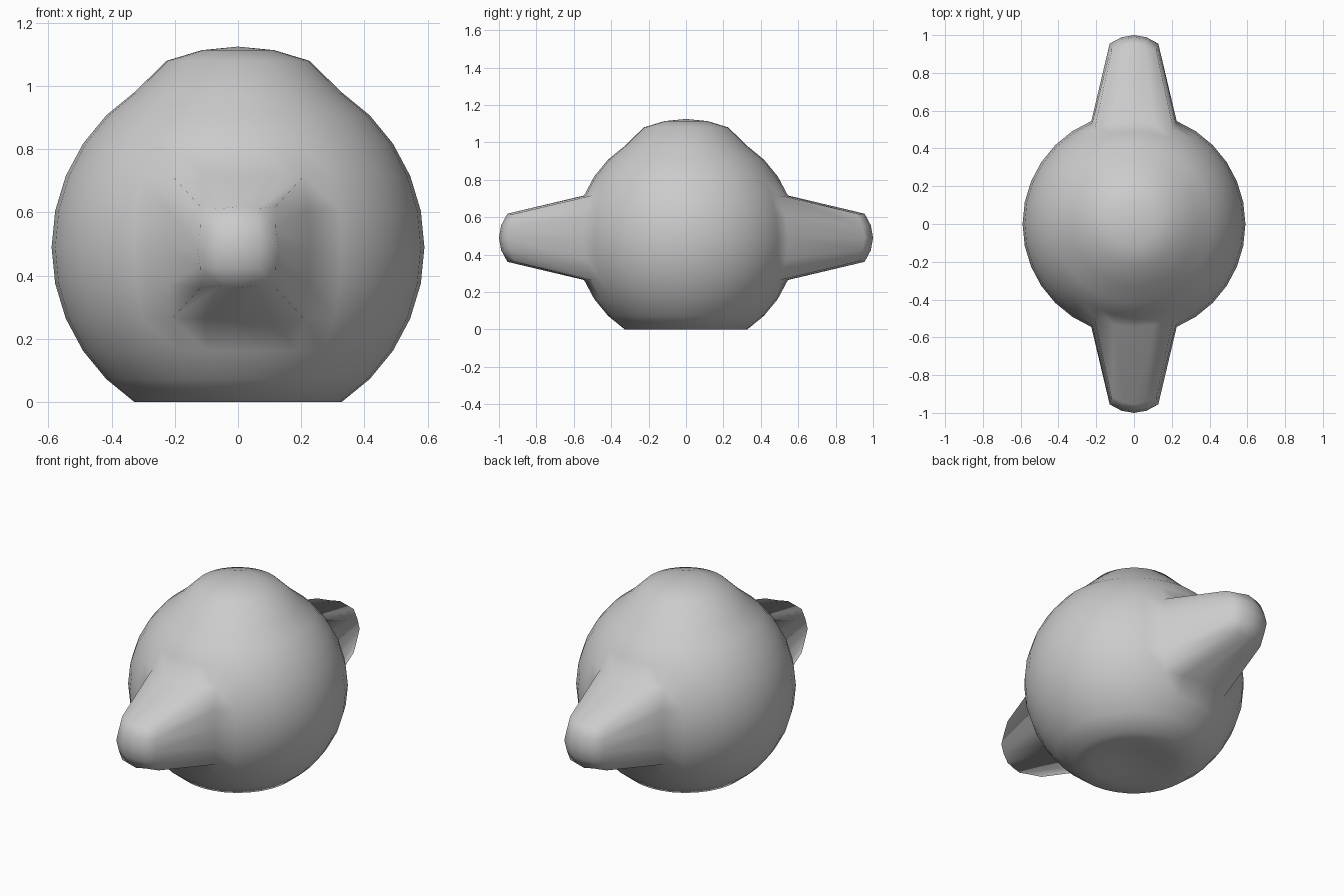
import bpy, bmesh, math

if "Cube" in bpy.data.objects:
    bpy.data.objects.remove(bpy.data.objects["Cube"])

R, CZ, STEP = 0.59, 0.49, math.pi / 16

bm = bmesh.new()
bmesh.ops.create_uvsphere(bm, u_segments=32, v_segments=16, radius=R)

# tapered square horns: pull out a 4 x 4 patch of faces at front and back
lim = 2 * STEP + 0.01
for side in (-1, 1):
    def in_patch(f):
        c = f.calc_center_median()
        return (c.y * side > 0 and abs(math.atan2(c.x, c.y * side)) < lim
                and abs(math.asin(c.z / c.length)) < lim)
    patch = [f for f in bm.faces if in_patch(f)]
    res = bmesh.ops.extrude_face_region(bm, geom=patch)
    tip = [g for g in res["geom"] if isinstance(g, bmesh.types.BMVert)]
    bmesh.ops.delete(bm, geom=[f for f in patch if f.is_valid], context="FACES_ONLY")
    for v in tip:
        a = round(math.atan2(v.co.x, v.co.y * side) / STEP)
        b = round(math.asin(v.co.z / R) / STEP)
        # rim is slightly scalloped between the corners
        k = 0.54 if {abs(a), abs(b)} == {1, 2} else 0.57
        v.co.x *= k
        v.co.z *= k
        v.co.y += side * 0.41

# raised cap on top, flattened and slightly dished base
for v in bm.verts:
    r = math.hypot(v.co.x, v.co.y)
    if r < 0.24 and v.co.z > 0.5:
        v.co.z += 0.045
    elif r < 0.34 and v.co.z < -0.45:
        v.co.z = -CZ + (0.025 if r < 0.01 else 0.01 if r < 0.15 else 0.0)
    v.co.z += CZ

bmesh.ops.recalc_face_normals(bm, faces=bm.faces)
for f in bm.faces:
    f.smooth = True
mesh = bpy.data.meshes.new("horned_body")
bm.to_mesh(mesh)
bm.free()
bpy.context.collection.objects.link(bpy.data.objects.new("horned_body", mesh))
